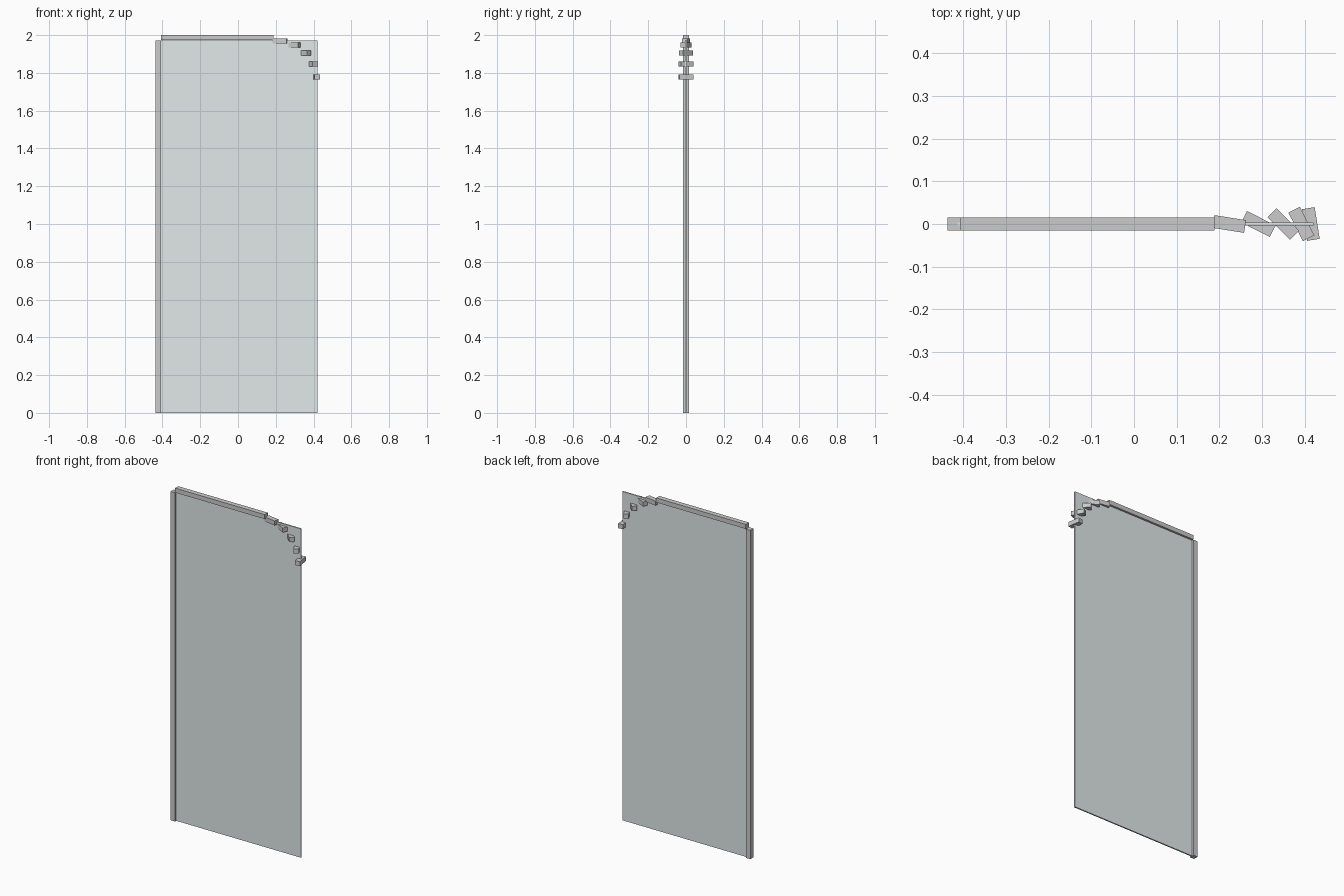
import bpy, bmesh, math
from mathutils import Matrix

if "Cube" in bpy.data.objects:
    bpy.data.objects.remove(bpy.data.objects["Cube"])


def box(name, center, size, turn=0.0, mat=None):
    bm = bmesh.new()
    bmesh.ops.create_cube(bm, size=1, matrix=Matrix.Diagonal((*size, 1)))
    mesh = bpy.data.meshes.new(name)
    bm.to_mesh(mesh)
    bm.free()
    ob = bpy.data.objects.new(name, mesh)
    ob.location = center
    ob.rotation_euler.z = turn
    if mat:
        mesh.materials.append(mat)
    bpy.context.collection.objects.link(ob)
    return ob


glass = bpy.data.materials.new("glass")
glass.diffuse_color = (0.75, 0.82, 0.81, 1)
glass.use_nodes = True
glass.node_tree.nodes["Principled BSDF"].inputs["Base Color"].default_value = glass.diffuse_color

DEPTH, RAIL_H = 0.03, 0.027
TOP = 1.972

# glass panel
x0, x1 = -0.413, 0.42
box("glass_panel", ((x0 + x1) / 2, 0, TOP / 2), (x1 - x0, 0.008, TOP), mat=glass)

# wall profile along the left edge
box("wall_profile", (-0.4225, 0, TOP / 2), (0.029, DEPTH, TOP))

# straight top rail
x0, x1 = -0.407, 0.188
box("top_rail", ((x0 + x1) / 2, 0, 2 - RAIL_H / 2), (x1 - x0, DEPTH, RAIL_H))

# stepped blocks following the curved corner
radius, cx, cz = 0.23, 0.187, 1.742
for i in range(5):
    a = math.radians(9 + 18 * i)
    box(f"curve_block_{i + 1}",
        (cx + radius * math.sin(a), 0, cz + radius * math.cos(a)),
        (0.075, DEPTH, RAIL_H), turn=-a)
